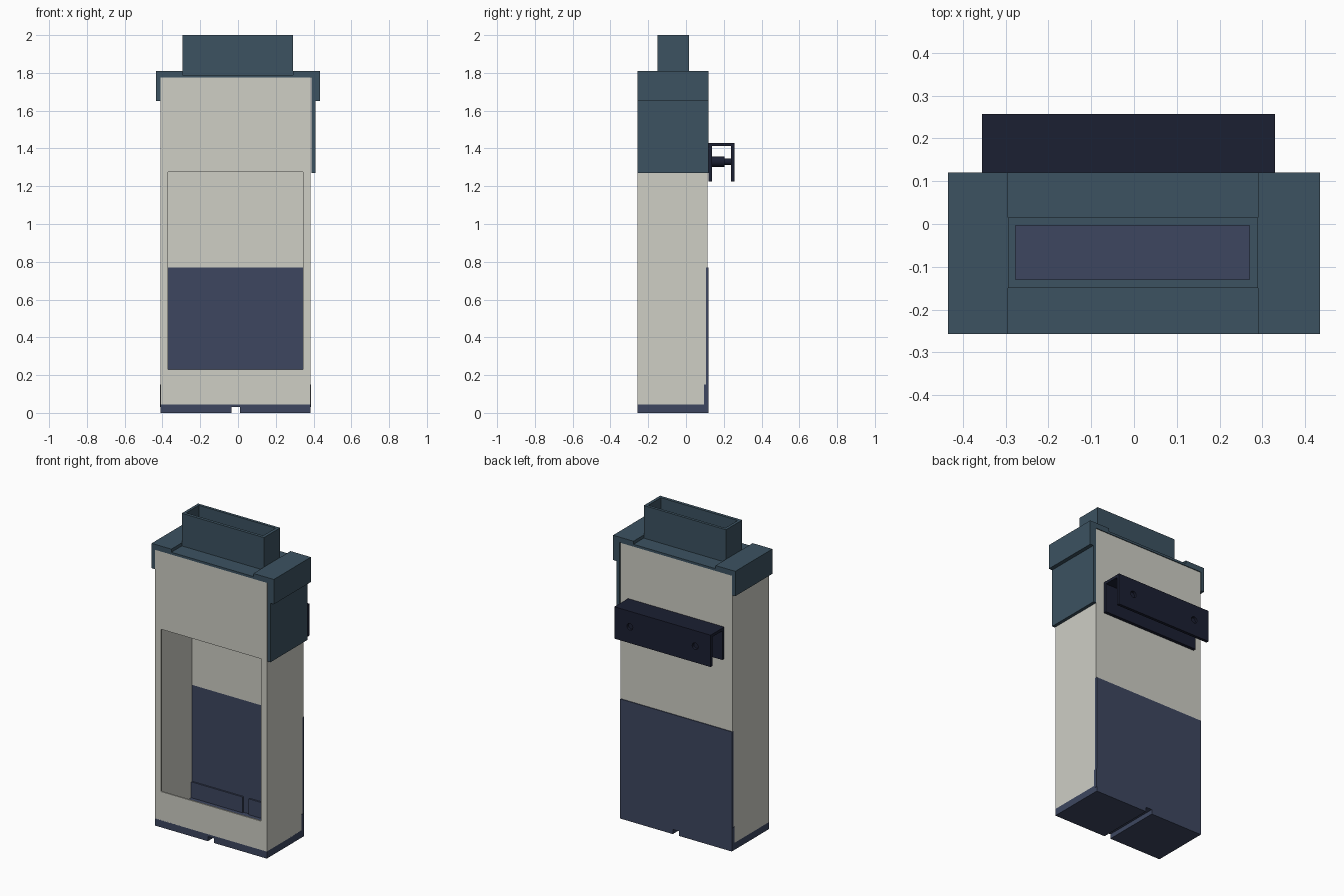
import bpy, bmesh
from mathutils import Vector

if "Cube" in bpy.data.objects:
    bpy.data.objects.remove(bpy.data.objects["Cube"])


def material(name, rgb):
    m = bpy.data.materials.new(name)
    m.diffuse_color = (*rgb, 1)
    m.use_nodes = True
    m.node_tree.nodes["Principled BSDF"].inputs["Base Color"].default_value = m.diffuse_color
    return m


CREAM = material("cream", (0.62, 0.62, 0.56))
TEAL = material("teal", (0.045, 0.085, 0.12))
NAVY = material("navy", (0.047, 0.062, 0.117))
DARK = material("dark", (0.011, 0.014, 0.032))


def finish(name, bm, mat):
    bmesh.ops.recalc_face_normals(bm, faces=bm.faces)
    me = bpy.data.meshes.new(name)
    bm.to_mesh(me)
    bm.free()
    ob = bpy.data.objects.new(name, me)
    bpy.context.collection.objects.link(ob)
    me.materials.append(mat)
    return ob


def box(name, mat, x0, x1, y0, y1, z0, z1):
    bm = bmesh.new()
    bmesh.ops.create_cube(bm, size=1)
    for v in bm.verts:
        v.co = Vector(((x0 + x1) / 2 + v.co.x * (x1 - x0),
                       (y0 + y1) / 2 + v.co.y * (y1 - y0),
                       (z0 + z1) / 2 + v.co.z * (z1 - z0)))
    return finish(name, bm, mat)


def prism(name, mat, pts, a, b, place):
    """Extrude a closed profile from a to b; place(u, v, w) gives xyz."""
    bm = bmesh.new()
    face = bm.faces.new([bm.verts.new(place(u, v, a)) for u, v in pts])
    ext = bmesh.ops.extrude_face_region(bm, geom=[face])
    step = Vector(place(0, 0, b)) - Vector(place(0, 0, a))
    bmesh.ops.translate(bm, vec=step, verts=[g for g in ext["geom"] if isinstance(g, bmesh.types.BMVert)])
    return finish(name, bm, mat)


def frame(name, mat, outer, inner, a, b, place):
    """Rectangular plate or tube with a rectangular opening."""
    def rect(r):
        return [(r[0], r[2]), (r[1], r[2]), (r[1], r[3]), (r[0], r[3])]
    bm = bmesh.new()
    rings = [[bm.verts.new(place(u, v, w)) for u, v in rect(r)]
             for r, w in ((outer, a), (outer, b), (inner, b), (inner, a))]
    for k in range(4):
        p, q = rings[k], rings[(k + 1) % 4]
        for i in range(4):
            j = (i + 1) % 4
            bm.faces.new((p[i], p[j], q[j], q[i]))
    return finish(name, bm, mat)


def rod(name, mat, x, z, y0, y1, r):
    bpy.ops.mesh.primitive_cylinder_add(vertices=24, radius=r, depth=y1 - y0,
                                        location=(x, (y0 + y1) / 2, z), rotation=(1.570796, 0, 0))
    ob = bpy.context.object
    ob.name = name
    ob.data.materials.append(mat)
    bpy.ops.object.shade_smooth_by_angle()
    return ob


def along_z(u, v, w): return (u, v, w)
def along_y(u, v, w): return (u, w, v)
def along_x(u, v, w): return (w, u, v)


L, R, F, B = -0.41, 0.385, -0.257, 0.12

# Housing: windowed front, side walls, back in two colours
frame("front_panel", CREAM, (L, R, 0.045, 1.775), (-0.37, 0.345, 0.23, 1.275), F, F + 0.01, along_y)
box("left_wall", CREAM, L, L + 0.01, F + 0.01, 0.105, 0.045, 1.775)
box("right_wall", CREAM, R - 0.01, R, F + 0.01, 0.105, 0.045, 1.775)
box("upper_back_panel", CREAM, L, R, 0.105, 0.115, 0.77, 1.775)
box("lower_back_panel", NAVY, L, R, 0.105, B, 0.03, 0.77)

# Base: floor, two feet with a slot between, and low inner ridges
box("floor_plate", NAVY, L, R, F, B, 0.03, 0.048)
for side, x0, x1 in (("left", L, -0.035), ("right", 0.01, R)):
    box(side + "_foot", NAVY, x0, x1, F, B, 0.0, 0.03)
    box(side + "_ridge", NAVY, x0 - (0.002 if x0 == L else 0), x1 + (0.002 if x1 == R else 0),
        0.095, B, 0.03, 0.15)

# Top cap: open middle plate, hooked ends, chute
frame("cap_plate", TEAL, (-0.295, 0.29, F, B), (-0.277, 0.27, -0.13, -0.003), 1.775, 1.79, along_z)
hook = [(0.29, 1.775), (0.41, 1.775), (0.41, 1.65), (0.435, 1.65), (0.435, 1.81), (0.29, 1.81)]
prism("right_cap_hook", TEAL, hook, F, B, along_y)
prism("left_cap_hook", TEAL, [(-0.295 if u == 0.29 else -u, v) for u, v in hook], F, B, along_y)
frame("chute", TEAL, (-0.295, 0.29, -0.15, 0.015), (-0.277, 0.27, -0.13, -0.003), 1.78, 2.0, along_z)
box("side_plate", TEAL, 0.39, 0.41, F, B, 1.27, 1.776)

# Rear hanging bracket: inverted channel with two bolts
channel = [(0.118, 1.225), (0.138, 1.225), (0.138, 1.412), (0.238, 1.412),
           (0.238, 1.225), (0.257, 1.225), (0.257, 1.43), (0.118, 1.43)]
bracket = prism("hanging_bracket", DARK, channel, -0.355, 0.33, along_x)
for i, x in enumerate((-0.245, 0.22)):
    cutter = rod(f"bolt_hole_cutter_{i}", DARK, x, 1.33, 0.22, 0.28, 0.021)
    cutter.hide_render = True
    cutter.hide_viewport = True
    cut = bracket.modifiers.new("bolt_hole", 'BOOLEAN')
    cut.operation = 'DIFFERENCE'
    cut.object = cutter
    rod(f"bolt_collar_{i}", DARK, x, 1.33, 0.11, 0.205, 0.027)
    rod(f"bolt_shank_{i}", DARK, x, 1.33, 0.205, 0.245, 0.018)
